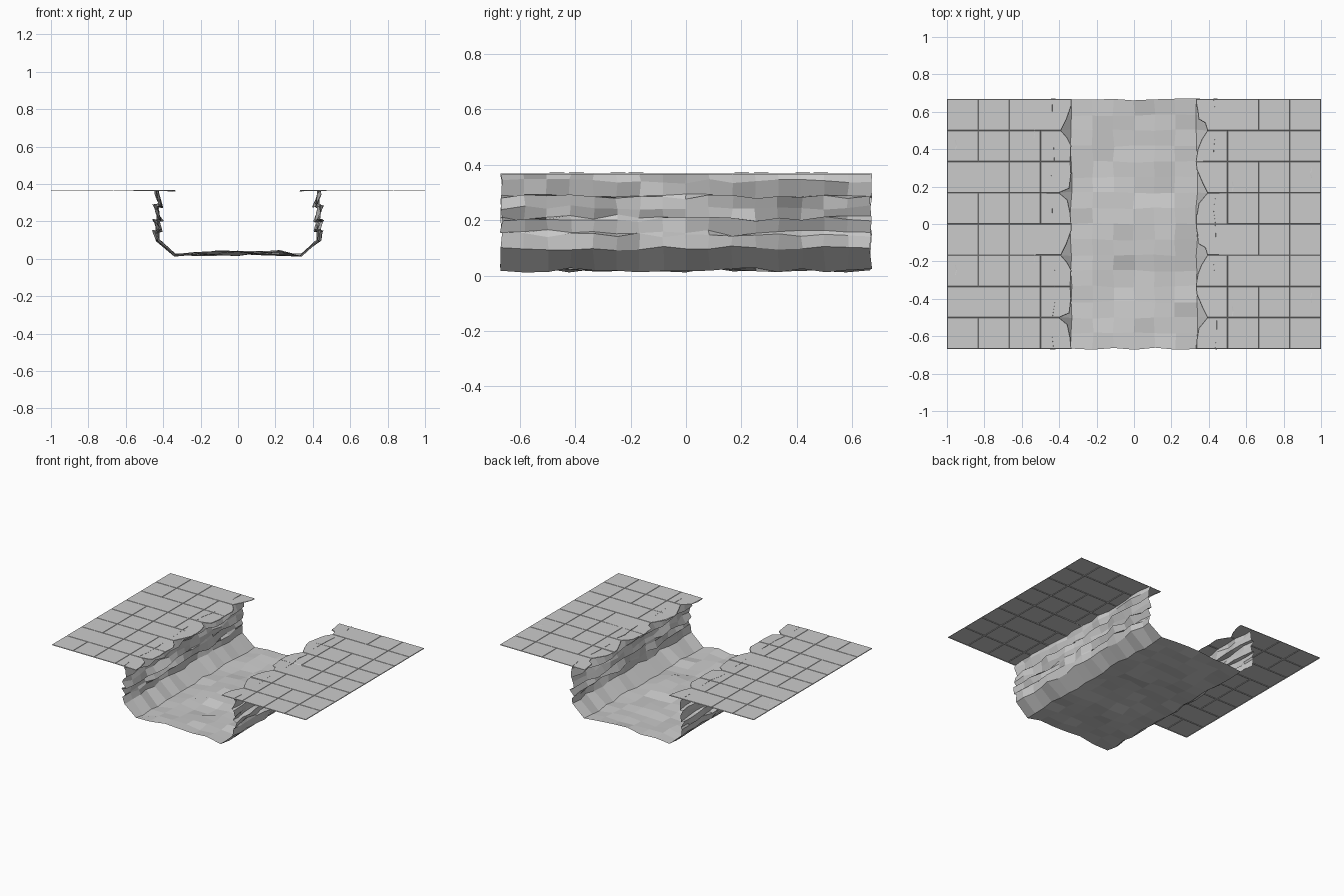
import bpy, bmesh, math, random

if "Cube" in bpy.data.objects:
    bpy.data.objects.remove(bpy.data.objects["Cube"])

HALF, TOP, ROWS = 0.667, 0.37, 16
random.seed(7)


def finish(name, bm):
    mesh = bpy.data.meshes.new(name)
    bm.to_mesh(mesh)
    bm.free()
    obj = bpy.data.objects.new(name, mesh)
    bpy.context.collection.objects.link(obj)
    return obj


def jit(a):
    return random.uniform(-a, a)


def ledge(j, centre, half):
    # Lens-shaped strength of a rock ledge along the trench
    return max(0.0, 1 - abs(j - centre) / half)


# Cross-section of one wall from rim to foot: distance from centre, height, ledge push
WALL = [(0.435, 0.369, 0), (0.432, 0.34, 0), (0.425, 0.292, -1), (0.43, 0.282, 1),
        (0.43, 0.245, 0), (0.425, 0.212, -2), (0.432, 0.202, 2), (0.43, 0.16, -3),
        (0.432, 0.145, 3), (0.432, 0.098, 0), (0.335, 0.02, 0)]
LEDGES = {1: [(4, 3.5), (12, 4)], 2: [(12, 5), (1, 2)], 3: [(11, 3), (5, 2)]}
FLOOR_X = [-0.22, -0.11, 0, 0.11, 0.22]


def wall_rail(side, point):
    d, z, push = point
    rail = []
    for j in range(ROWS + 1):
        y = -HALF + 2 * HALF * j / ROWS
        s = 0.0
        for c, h in LEDGES.get(abs(push), []):
            s = max(s, ledge(j if side > 0 else ROWS - j, c, h))
        foot, rim = z < 0.03, z > 0.36
        x = d + jit(0.006 if foot else 0.014) + 0.018 * s * (1 if push > 0 else -1) * bool(push)
        dz = 0.0 if rim else jit(0.009) + 0.014 * s * (-1 if push < 0 else 0.3) * bool(push)
        rail.append((side * x, y + jit(0.005), max(0.004, z + dz)))
    return rail


def floor_rail(x):
    rail = []
    for j in range(ROWS + 1):
        y = -HALF + 2 * HALF * j / ROWS
        z = 0.03 + 0.006 * math.cos(j * math.pi / 4) + jit(0.011)
        rail.append((x + jit(0.006), y + jit(0.006), z))
    return rail


def loft(name, rails):
    bm = bmesh.new()
    grid = [[bm.verts.new(p) for p in r] for r in rails]
    for a, b in zip(grid, grid[1:]):
        for j in range(ROWS):
            bm.faces.new((a[j], b[j], b[j + 1], a[j + 1]))
    return finish(name, bm)


# Trench walls and floor share their seam rails
left = [wall_rail(-1, p) for p in WALL]
right = [wall_rail(1, p) for p in reversed(WALL)]
loft("left_rock_wall", left)
loft("trench_floor", [left[-1]] + [floor_rail(x) for x in FLOOR_X] + [right[0]])
loft("right_rock_wall", right)

# Broken inner edge, one repeat upward from y=0: (y, distance from centre)
EDGE_L = [(0, .335), (.06, .34), (.13, .355), (.167, .40), (.19, .345), (.27, .335),
          (.334, .34), (.42, .335), (.46, .355), (.50, .39), (.56, .36), (.63, .335), (.667, .335)]
EDGE_R = [(0, .335), (.05, .335), (.11, .345), (.167, .392), (.22, .365), (.29, .335),
          (.334, .33), (.40, .34), (.45, .36), (.50, .392), (.54, .38), (.56, .345), (.60, .34),
          (.645, .332), (.667, .332)]
# Joints in each of the four courses of one repeat
COURSES_L = [[.5, .667, .833], [.5, .667], [.5, .667, .833], [.667, .833]]
COURSES_R = [[.5, .667, .833], [.5, .667, .833], [.5, .833], [.667, .833]]


def edge_at(edge, y):
    for (y0, d0), (y1, d1) in zip(edge, edge[1:]):
        if y0 - 1e-6 <= y <= y1 + 1e-6:
            return d0 + (d1 - d0) * (y - y0) / (y1 - y0)
    return edge[-1][1]


def paving(name, side, edge, courses):
    bm = bmesh.new()
    low = TOP - 0.005
    h = HALF / 4
    for rep in (-HALF, 0):
        for r, joints in enumerate(courses):
            y0, y1 = r * h, (r + 1) * h
            inner = [(edge_at(edge, y0), y0)]
            inner += [(d, y) for y, d in edge if y0 + .004 < y < y1 - .004]
            inner += [(edge_at(edge, y1), y1)]
            cuts = joints + [1.0]
            for k, c in enumerate(cuts):
                near = inner if k == 0 else [(cuts[k - 1], y0), (cuts[k - 1], y1)]
                loop = list(reversed(near)) + [(c, y0), (c, y1)]
                vs = [bm.verts.new((side * d, y + rep, low)) for d, y in loop]
                bm.faces.new(vs if side > 0 else vs[::-1])
    bmesh.ops.recalc_face_normals(bm, faces=bm.faces)
    for f in bm.faces:
        f.normal_update()
        if f.normal.z < 0:
            f.normal_flip()
    # Raise each slab between sunken joints
    bmesh.ops.inset_individual(bm, faces=bm.faces[:], thickness=0.003, depth=0.004)
    bmesh.ops.remove_doubles(bm, verts=bm.verts, dist=0.0004)
    # Chipped lip sags slightly at the brink
    for v in bm.verts:
        if abs(v.co.x) < 0.36:
            v.co.z -= random.uniform(0, 0.006)
    finish(name, bm)


paving("left_paving", -1, EDGE_L, COURSES_L)
paving("right_paving", 1, EDGE_R, COURSES_R)


def hairlines(name, spots):
    # Thin bent splits in the slabs
    bm = bmesh.new()
    for x, y, lean in spots:
        for rep in (0, -HALF):
            path = [(x, y + rep - .025), (x + lean, y + rep), (x, y + rep + .028)]
            a = [bm.verts.new((px - .002, py, TOP)) for px, py in path]
            b = [bm.verts.new((px + .002, py, TOP + .0015)) for px, py in path]
            for i in range(2):
                bm.faces.new((a[i], b[i], b[i + 1], a[i + 1]))
    finish(name, bm)


hairlines("left_slab_cracks", [(-.955, .42, .006), (-.535, .485, .004)])
hairlines("right_slab_cracks", [(.525, .20, .006), (.95, .27, -.006)])
